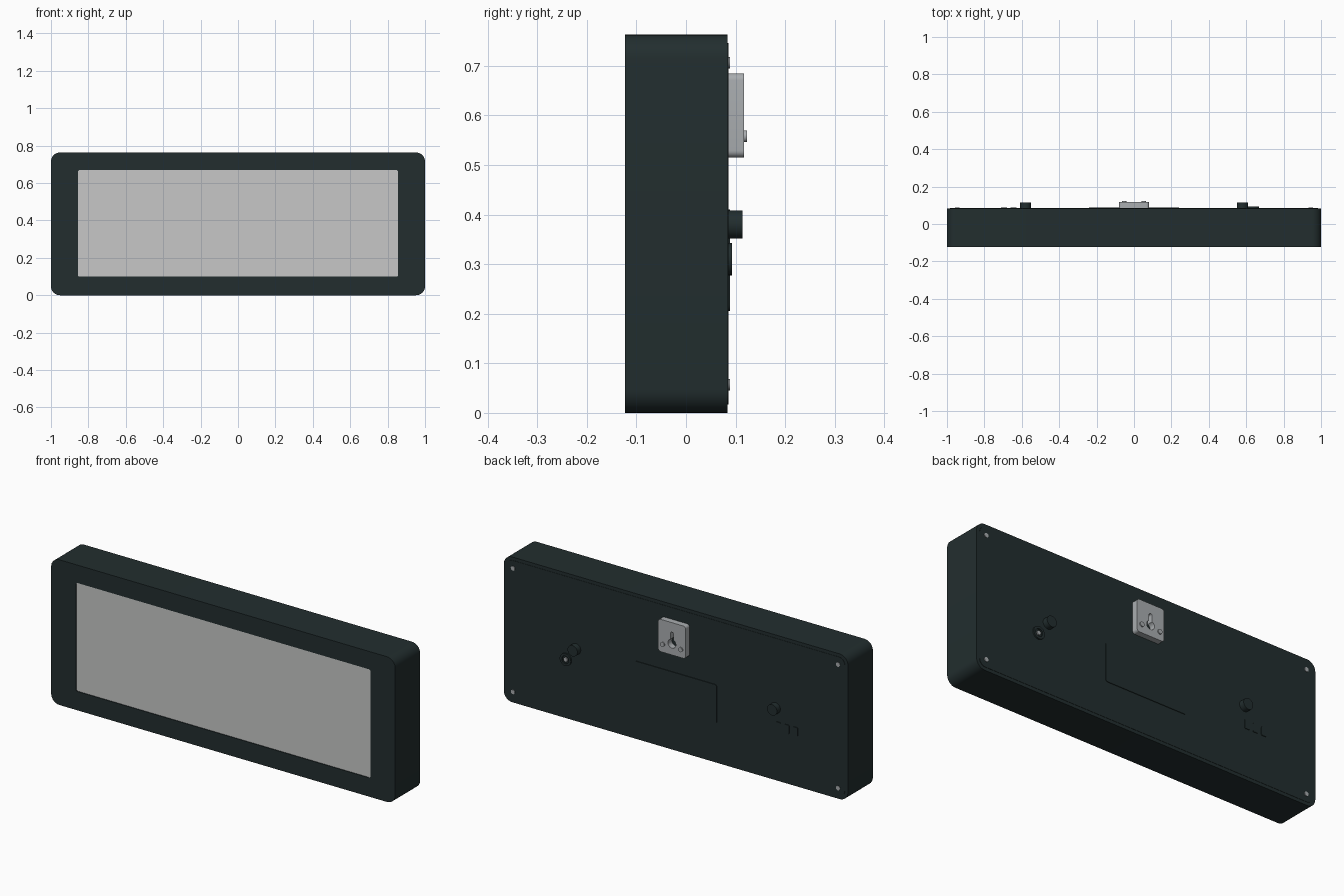
import bpy, bmesh
from math import pi, cos, sin

cube = bpy.data.objects.get("Cube")
if cube:
    bpy.data.objects.remove(cube, do_unlink=True)


def material(name, rgb):
    m = bpy.data.materials.new(name)
    m.use_nodes = True
    m.diffuse_color = (*rgb, 1)
    b = m.node_tree.nodes["Principled BSDF"]
    b.inputs["Base Color"].default_value = (*rgb, 1)
    b.inputs["Roughness"].default_value = 0.6
    return m


DARK = material("dark slate plastic", (0.016, 0.027, 0.028))
PANE = material("pale grey screen", (0.57, 0.575, 0.57))
METAL = material("grey metal", (0.40, 0.42, 0.435))


def prism(name, outline, y0, y1, mat):
    """Extrude an x-z outline from y0 to y1."""
    bm = bmesh.new()
    face = bm.faces.new([bm.verts.new((x, y0, z)) for x, z in outline])
    ext = bmesh.ops.extrude_face_region(bm, geom=[face])["geom"]
    moved = [v for v in ext if isinstance(v, bmesh.types.BMVert)]
    bmesh.ops.translate(bm, verts=moved, vec=(0, y1 - y0, 0))
    bmesh.ops.recalc_face_normals(bm, faces=bm.faces)
    me = bpy.data.meshes.new(name)
    bm.to_mesh(me)
    bm.free()
    me.materials.append(mat)
    ob = bpy.data.objects.new(name, me)
    bpy.context.collection.objects.link(ob)
    return ob


def arc(cx, cz, r, a0, a1, n):
    return [(cx + r * cos(a0 + (a1 - a0) * i / n), cz + r * sin(a0 + (a1 - a0) * i / n))
            for i in range(n + 1)]


def rounded(x, z, w, h, r, n=6):
    """Rounded rectangle outline centred on x, z."""
    pts = []
    for k, (sx, sz) in enumerate(((1, 1), (-1, 1), (-1, -1), (1, -1))):
        pts += arc(x + sx * (w / 2 - r), z + sz * (h / 2 - r), r, k * pi / 2, (k + 1) * pi / 2, n)
    return pts


def disc(x, z, r, n=32):
    return arc(x, z, r, 0, 2 * pi, n)[:-1]


def activate(ob):
    bpy.ops.object.select_all(action='DESELECT')
    ob.select_set(True)
    bpy.context.view_layer.objects.active = ob


def cut(ob, cutter):
    cutter.hide_render = True
    activate(ob)
    mod = ob.modifiers.new("cut", 'BOOLEAN')
    mod.operation, mod.object, mod.solver = 'DIFFERENCE', cutter, 'EXACT'
    bpy.ops.object.modifier_apply(modifier=mod.name)
    bpy.data.objects.remove(cutter, do_unlink=True)


FRONT, BACK, HEIGHT = -0.123, 0.084, 0.763
MID = HEIGHT / 2
parts = []

# Casing with a shallow window for the screen
casing = prism("casing", rounded(0, MID, 2, HEIGHT, 0.048, 8), FRONT, BACK, DARK)
cut(casing, prism("window_cutter", rounded(0, 0.384, 1.712, 0.57, 0.01, 4), FRONT - 0.05, FRONT + 0.008, DARK))
parts.append(casing)
parts.append(prism("screen", rounded(0, 0.384, 1.712, 0.57, 0.01, 4), FRONT + 0.004, FRONT + 0.012, PANE))

# Back plate, battery cover and corner screws
parts.append(prism("back_plate", rounded(0, MID, 1.966, HEIGHT - 0.034, 0.034), BACK - 0.01, BACK + 0.0015, DARK))
parts.append(prism("battery_cover", rounded(0, 0.308, 0.48, 0.205, 0.012, 4), BACK - 0.005, BACK + 0.005, DARK))
for side, sx in (("left", 1), ("right", -1)):
    for level, z in (("lower", 0.057), ("upper", 0.706)):
        parts.append(prism(f"{level}_{side}_screw", disc(sx * 0.945, z, 0.0115, 20), BACK - 0.005, 0.089, METAL))
    # Round knobs
    parts.append(prism(f"{side}_knob", disc(sx * 0.58, 0.38, 0.0285), BACK - 0.005, 0.114, DARK))

# Row of push buttons
for i in range(3):
    parts.append(prism(f"button_{i + 1}", rounded(-0.595 - 0.05 * i, 0.288, 0.031, 0.046, 0.005, 3),
                       BACK - 0.005, 0.089, DARK))

# Power socket: collar with a centre pin
socket = prism("power_socket", disc(0.637, 0.31, 0.0325), BACK - 0.005, 0.093, DARK)
cut(socket, prism("socket_cutter", disc(0.637, 0.31, 0.02), BACK - 0.02, 0.12, DARK))
parts.append(socket)
parts.append(prism("socket_pin", disc(0.637, 0.31, 0.011, 20), BACK - 0.005, 0.092, METAL))

# Hanging bracket with a keyhole and two screws
bracket = prism("hanging_bracket", rounded(0, 0.6, 0.16, 0.17, 0.014), BACK - 0.004, 0.117, METAL)
keyhole = [(0.009, 0.595)] + arc(0, 0.626, 0.009, 0, pi, 8) + [(-0.009, 0.595)] \
    + arc(0, 0.574, 0.023, pi * 0.63, pi * 2.37, 24)
cut(bracket, prism("keyhole_cutter", keyhole, BACK - 0.02, 0.15, METAL))
parts.append(bracket)
for side, sx in (("left", 1), ("right", -1)):
    parts.append(prism(f"{side}_bracket_screw", disc(sx * 0.053, 0.558, 0.012, 20), 0.11, 0.123, METAL))

# Smooth the rounded sides, keep the rims crisp
for ob in parts:
    activate(ob)
    bpy.ops.object.shade_smooth_by_angle(angle=0.6)
bpy.ops.object.select_all(action='DESELECT')
